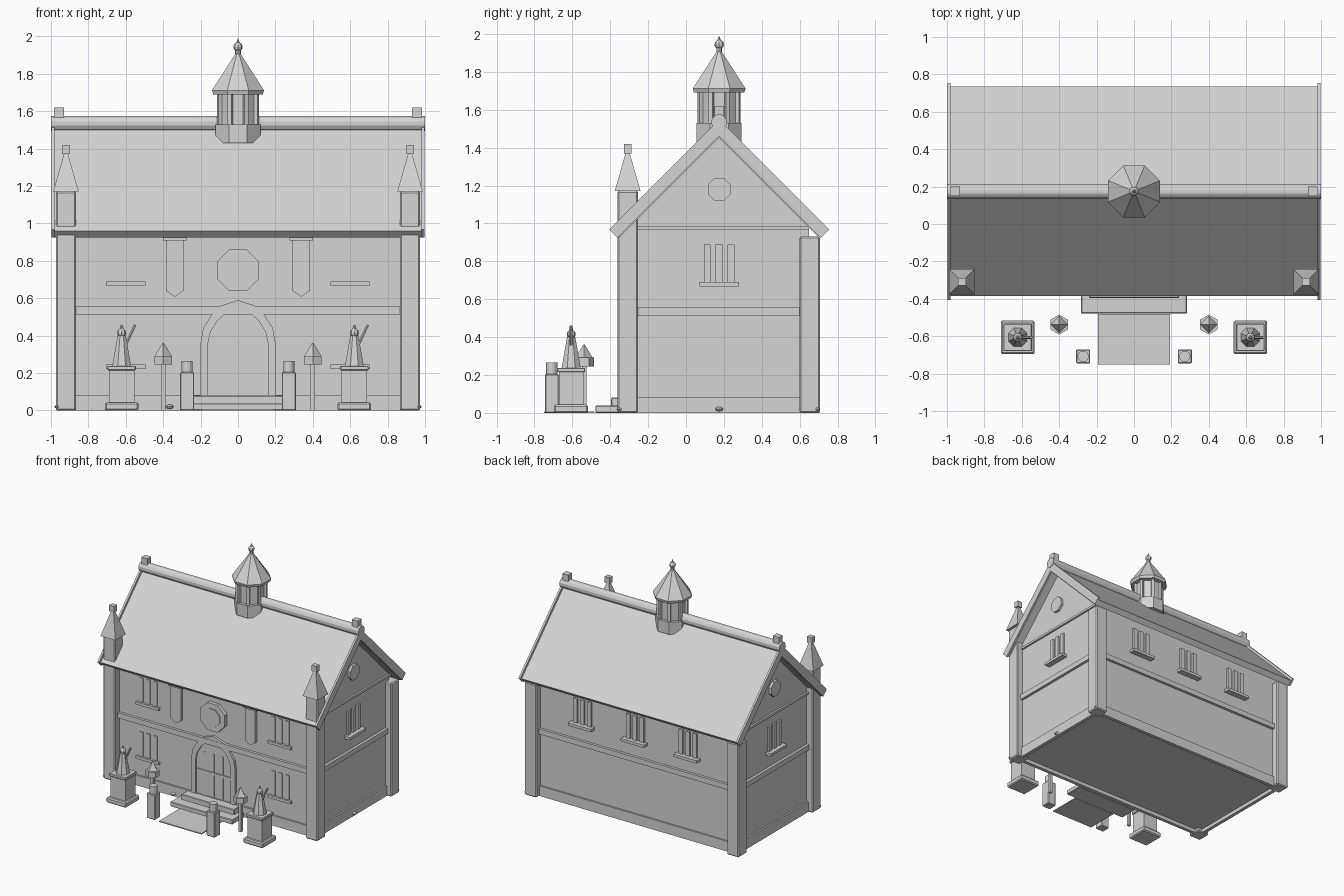
import bpy, bmesh
from math import pi, cos, radians
from mathutils import Matrix, Vector

cube = bpy.data.objects.get("Cube")
if cube:
    bpy.data.objects.remove(cube)

stone = bpy.data.materials.new("light_grey_stone")
stone.use_nodes = True
GREY = (0.66, 0.66, 0.66, 1)
stone.diffuse_color = GREY
stone.node_tree.nodes["Principled BSDF"].inputs["Base Color"].default_value = GREY


def finish(name, bm):
    bmesh.ops.recalc_face_normals(bm, faces=bm.faces)
    me = bpy.data.meshes.new(name)
    bm.to_mesh(me)
    bm.free()
    me.materials.append(stone)
    ob = bpy.data.objects.new(name, me)
    bpy.context.collection.objects.link(ob)
    return ob


def box(name, x, y, z, bevel=0.0):
    """Box from (min, max) ranges, with optional chamfered edges."""
    bm = bmesh.new()
    bmesh.ops.create_cube(bm, size=1)
    for v in bm.verts:
        v.co = Vector([(a + b) / 2 + c * (b - a) for c, (a, b) in zip(v.co, (x, y, z))])
    if bevel:
        bmesh.ops.bevel(bm, geom=bm.edges[:], offset=bevel, segments=1, affect="EDGES")
    return finish(name, bm)


def around(c, h):
    return (c - h, c + h)


def cone(name, x, y, z, r1, r2, sides, turn=0.0):
    """Upright prism or cone, z is a range, radii reach the flats."""
    bm = bmesh.new()
    k = 1 / cos(pi / sides)
    bmesh.ops.create_cone(bm, cap_ends=True, segments=sides, radius1=r1 * k, radius2=r2 * k,
                          depth=z[1] - z[0],
                          matrix=Matrix.Translation((x, y, sum(z) / 2)) @ Matrix.Rotation(turn, 4, "Z"))
    return finish(name, bm)


def ball(name, x, y, z, r, squash=1.0):
    bm = bmesh.new()
    bmesh.ops.create_uvsphere(bm, u_segments=8, v_segments=6, radius=r,
                              matrix=Matrix.Translation((x, y, z)) @ Matrix.Diagonal((1, 1, squash, 1)))
    return finish(name, bm)


def extrude(name, points, axis, lo, hi):
    """Outline extruded along x (points are y, z) or y (points are x, z)."""
    bm = bmesh.new()
    place = (lambda p, d: (d, *p)) if axis == "x" else (lambda p, d: (p[0], d, p[1]))
    face = bm.faces.new([bm.verts.new(place(p, lo)) for p in points])
    new = bmesh.ops.extrude_face_region(bm, geom=[face])["geom"]
    step = Vector(place((0, 0), hi - lo))
    bmesh.ops.translate(bm, vec=step, verts=[v for v in new if isinstance(v, bmesh.types.BMVert)])
    return finish(name, bm)


def disc(name, c, r, axis, lo, hi, sides=8):
    """Upright polygonal plate with flats level and upright."""
    pts = [Matrix.Rotation((2 * i + 1) * pi / sides, 2) @ Vector((r / cos(pi / sides), 0))
           for i in range(sides)]
    return extrude(name, [(c[0] + p.x, c[1] + p.y) for p in pts], axis, lo, hi)


def window(name, centre, sill_z, angle, out):
    """Three-barred window with a sill, turned to face out of a wall."""
    parts = [box(name + "_sill", around(0, .105), (-out * 3, .01), (sill_z - .023, sill_z))]
    for x in (-.063, 0, .063):
        parts.append(box(name + "_bar", around(x, .018), (-out, .01), (sill_z, sill_z + .2)))
    for p in parts:
        p.data.transform(Matrix.Translation((*centre, 0)) @ Matrix.Rotation(radians(angle), 4, "Z"))


MID, FRONT, BACK, SIDE = .175, -.303, .65, .92
FLOOR = .03

# House body and gables, with a raised floor
extrude("house_body", [(FRONT, FLOOR), (BACK, FLOOR), (BACK, .985), (MID, 1.46), (FRONT, .985)],
        "x", -SIDE, SIDE)
box("string_course", around(0, SIDE + .022), (FRONT - .022, BACK + .022), (.512, .555))
for s in (-1, 1):
    box("gable_band", sorted((s * .9, s * .935)), (FRONT, BACK), (.967, .985))

# Plinth walls carrying the body
for y in (FRONT, BACK):
    box("long_plinth", around(0, SIDE), around(y, .014), (0, .083))
for x in (-SIDE, SIDE):
    box("gable_plinth", around(x, .014), (FRONT, BACK), (0, .083))

# Roof slabs, bargeboards and ridge
def rafter(eave_y, eave_z, drop):
    run = MID - eave_y
    top = eave_z + run
    return [(eave_y, eave_z), (MID, top), (MID + run, eave_z), (MID + run - drop, eave_z - drop),
            (MID, top - drop * 2), (eave_y + drop, eave_z - drop)]

extrude("roof", rafter(-.385, .96, .034), "x", -.985, .985)
for s in (-1, 1):
    extrude("bargeboard", rafter(-.405, .968, .044), "x", *sorted((s * .98, s * .996)))
    box("ridge_block", around(s * .957, .027), around(MID, .025), (1.55, 1.62))
disc("ridge_roll", (MID, 1.535), .04, "x", -1, 1, 12)

# Corner posts and front pinnacles
for s in (-1, 1):
    x = s * .92
    box("back_post", around(x, .054), around(.654, .054), (0, .93), .008)
    box("front_post", around(x, .054), around(-.308, .054), (0, 1.172), .008)
    cone("pinnacle_roof", x, -.308, (1.172, 1.38), .068, .008, 4, pi / 4)
    box("pinnacle_block", around(x, .022), around(-.308, .02), (1.37, 1.42))
    for y in (-.35, .692):
        ball("corner_stud", s * .965, y, .02, .016, .6)
ball("front_stud", -.365, FRONT - .014, .02, .02, .6)
ball("side_stud", SIDE + .014, MID, .02, .02, .6)

# Bell turret
T = pi / 8
cone("turret_base", 0, MID, (1.43, 1.53), .119, .119, 8, T)
cone("turret_core", 0, MID, (1.53, 1.71), .095, .095, 8, T)
for i in range(8):
    d = Matrix.Rotation(T + i * 2 * T, 2) @ Vector((.107, 0))
    cone("turret_post", d.x, MID + d.y, (1.53, 1.71), .011, .011, 4, T + i * 2 * T + pi / 4)
cone("turret_eave", 0, MID, (1.69, 1.712), .133, .139, 8, T)
cone("turret_roof", 0, MID, (1.712, 1.91), .139, .012, 8, T)
cone("finial_stem", 0, MID, (1.9, 1.945), .014, .014, 8)
ball("finial_ball", 0, MID, 1.944, .025)
cone("finial_spike", 0, MID, (1.955, 1.99), .012, .001, 8)

# Windows and roundels
for s in (-1, 1):
    for z in (.245, .69):
        window("front_window", (s * .6, FRONT), z, 0, .007)
    window("gable_window", (s * SIDE, MID), .69, s * 90, .016)
    disc("gable_roundel", (MID, 1.18), .06, "x", *sorted((s * .91, s * .94)))
for x in (-.48, 0, .48):
    window("back_window", (x, BACK), .69, 180, .016)
disc("rosette", (0, .75), .112, "y", FRONT - .03, FRONT)
disc("rosette_centre", (0, .75), .07, "y", FRONT - .038, FRONT)

# Doorway: pointed arch, leaf and iron straps
def arch(half):
    return half + [(-x, z) for x, z in reversed(half[:-1])]

outer = arch([(.2, .08), (.2, .36), (.187, .44), (.145, .505), (.105, .555), (0, .59)])
inner = arch([(.16, .08), (.16, .36), (.147, .42), (.11, .48), (.07, .515), (0, .54)])
for i in range(len(outer) - 1):
    extrude("door_frame", [outer[i], outer[i + 1], inner[i + 1], inner[i]], "y", FRONT - .02, FRONT)
extrude("door_leaf", inner, "y", FRONT - .009, FRONT)
for x in (-.08, 0, .08):
    box("door_batten", around(x, .005), (FRONT - .015, FRONT), (.08, .44))
box("door_strap", around(0, .155), (FRONT - .017, FRONT), around(.28, .01))

# Banners
for s in (-1, 1):
    x = s * .338
    extrude("banner", [(x - .046, .91), (x - .046, .64), (x, .608), (x + .046, .64), (x + .046, .91)],
            "y", FRONT - .022, FRONT)
    box("banner_rail", around(x, .062), (FRONT - .035, FRONT), (.908, .925))

# Steps and path
box("lower_step", around(0, .283), (-.478, FRONT - .02), (0, .038), .004)
box("upper_step", around(0, .24), (-.395, FRONT), (.03, .08), .004)
box("path", around(0, .193), (-.75, -.482), (0, .008))

# Forecourt: statues, lamps and bollards on each side
for s in (-1, 1):
    x, y = s * .622, -.606
    box("pedestal_foot", around(x, .09), around(y, .09), (0, .043), .008)
    box("pedestal_shaft", around(x, .068), around(y, .065), (.043, .215))
    box("pedestal_cap", around(x, .076), around(y, .074), (.215, .238), .004)
    cone("statue_robe", x, y, (.238, .4), .05, .022, 8, T)
    ball("statue_head", x, y, .415, .024)
    cone("statue_crown", x, y, (.42, .458), .014, .004, 8)
    rod = cone("statue_staff", 0, 0, (-.075, .075), .007, .007, 6)
    rod.data.transform(Matrix.Translation((x + .04, y, .39)) @ Matrix.Rotation(radians(25), 4, "Y"))
    x, y = s * .4, -.538
    box("lamp_pole", around(x, .012), around(y, .012), (0, .25))
    cone("lamp_box", x, y, (.245, .292), .046, .046, 6)
    cone("lamp_roof", x, y, (.292, .362), .032, .002, 4)
    x, y = s * .272, -.708
    box("bollard", around(x, .038), around(y, .037), (0, .205), .005)
    cone("bollard_cap", x, y, (.205, .265), .029, .029, 12)
